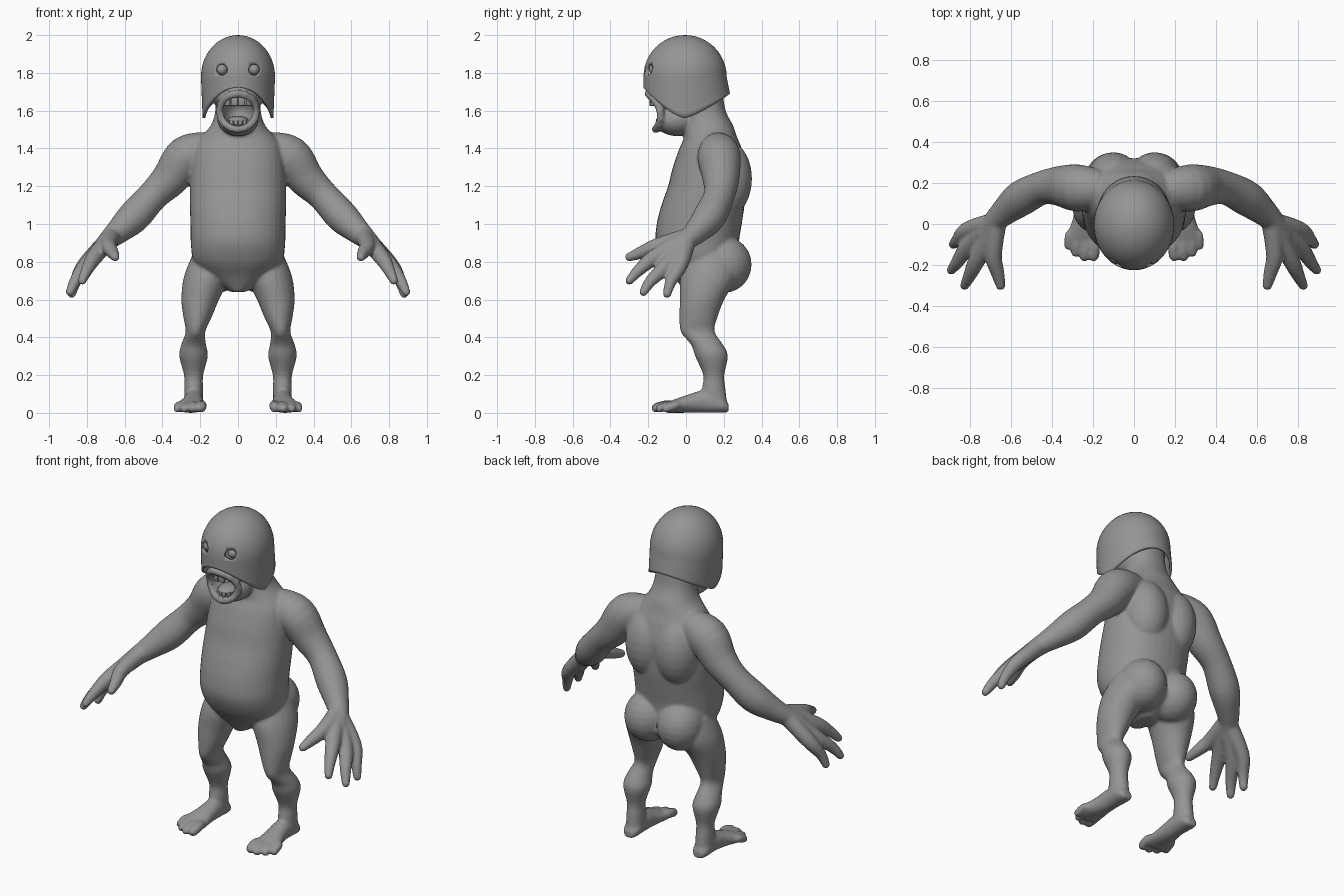
import bpy, bmesh, math
from mathutils import Vector, Matrix

cube = bpy.data.objects.get("Cube")
if cube:
    bpy.data.objects.remove(cube)

grey = bpy.data.materials.new("clay grey")
grey.use_nodes = True
grey.diffuse_color = (0.3, 0.3, 0.3, 1)
grey.node_tree.nodes["Principled BSDF"].inputs["Base Color"].default_value = (0.3, 0.3, 0.3, 1)
X, Y, Z = Vector((1, 0, 0)), Vector((0, 1, 0)), Vector((0, 0, 1))


def finish(bm, name, angle=60):
    bmesh.ops.recalc_face_normals(bm, faces=bm.faces)
    mesh = bpy.data.meshes.new(name)
    bm.to_mesh(mesh)
    bm.free()
    mesh.materials.append(grey)
    ob = bpy.data.objects.new(name, mesh)
    bpy.context.collection.objects.link(ob)
    for p in mesh.polygons:
        p.use_smooth = True
    if angle:
        bpy.ops.object.select_all(action='DESELECT')
        ob.select_set(True)
        bpy.context.view_layer.objects.active = ob
        bpy.ops.object.shade_smooth_by_angle(angle=math.radians(angle))
    return ob


def ball(bm, centre, radii, seg=24):
    m = Matrix.Translation(centre) @ Matrix.Diagonal((*radii, 1))
    bmesh.ops.create_uvsphere(bm, u_segments=seg, v_segments=seg // 2, radius=1, matrix=m)


def resample(rows, steps=4):
    """Catmull-Rom through the section rows."""
    rows = [Vector(r) for r in rows]
    out = []
    for i in range(len(rows) - 1):
        a, b, c, d = rows[max(i - 1, 0)], rows[i], rows[i + 1], rows[min(i + 2, len(rows) - 1)]
        for k in range(steps):
            t = k / steps
            out.append(b + (c - a) * t / 2 + (a - b * 2.5 + c * 2 - d / 2) * t ** 2
                       + (b * 1.5 - a / 2 - c * 1.5 + d / 2) * t ** 3)
    return out + [rows[-1]]


def loft(bm, rows, axes=None, n=24, power=1.0):
    """Skin through rows (x, y, z, ra, rb); without axes the rings follow the path."""
    rows = resample(rows)
    rings = []
    for i, r in enumerate(rows):
        if axes:
            u, v = axes
        else:
            t = (Vector(rows[min(i + 1, len(rows) - 1)][:3]) - Vector(rows[max(i - 1, 0)][:3])).normalized()
            u = t.cross(Z).normalized()
            v = t.cross(u)
        ring = []
        for k in range(n):
            c, s = math.cos(math.tau * k / n), math.sin(math.tau * k / n)
            c, s = (math.copysign(abs(w) ** power, w) for w in (c, s))
            ring.append(bm.verts.new(Vector(r[:3]) + u * c * r[3] + v * s * r[4]))
        rings.append(ring)
    for a, b in zip(rings, rings[1:]):
        for k in range(n):
            bm.faces.new((a[k], a[(k + 1) % n], b[(k + 1) % n], b[k]))
    bm.faces.new(rings[0])
    bm.faces.new(rings[-1])


def pair_loft(bm, rows, axes=None):
    for s in (1, -1):
        loft(bm, [(s * r[0], *r[1:]) for r in rows], axes)


def pair_tube(bm, rows):
    """Round limb on both sides with a rounded tip."""
    pair_loft(bm, [(*r, r[3]) for r in rows])
    pair_ball(bm, rows[-1][:3], [rows[-1][3]] * 3)


def pair_ball(bm, c, radii):
    for s in (1, -1):
        ball(bm, (s * c[0], c[1], c[2]), radii)


body = bmesh.new()

# Torso and neck: z, centre y, half width, half depth
torso = [(.64, .07, .04, .08), (.72, .11, .17, .17), (.8, .08, .235, .2), (.9, .06, .25, .22),
         (1, .07, .252, .225), (1.1, .09, .255, .22), (1.2, .11, .255, .205), (1.3, .125, .25, .195),
         (1.4, .13, .235, .165), (1.46, .13, .2, .14), (1.52, .12, .145, .13),
         (1.6, .1, .12, .11), (1.72, .07, .12, .12)]
loft(body, [(0, y, z, a, b) for z, y, a, b in torso], (X, Y), 36, .92)
pair_ball(body, (.11, .2, .785), (.135, .148, .15))    # buttocks
pair_ball(body, (.1, .22, 1.24), (.13, .13, .2))       # shoulder blades

# Head, muzzle and jaw
ball(body, (0, 0, 1.77), (.172, .185, .2))
ball(body, (0, -.09, 1.66), (.11, .11, .065))
ball(body, (0, -.05, 1.55), (.11, .115, .085))

# Lips: a closed ring around the open mouth
lips = []
for k in range(17):
    a = math.tau * k / 16
    c, s = math.cos(a), math.sin(a)
    lips.append(Vector((.098 * s, -.135 - .045 * c * c - .02 * c, 1.596 + .095 * c)))
for a, b in zip(lips, lips[1:]):
    loft(body, [(*a, .021, .021), (*b, .021, .021)], n=10)
    ball(body, a, [.022] * 3, 12)

# Arms, then thumb and three fingers fanning from the wrist
pair_tube(body, [(.15, .17, 1.4, .09), (.27, .175, 1.355, .115), (.36, .185, 1.24, .098),
                 (.45, .175, 1.15, .082), (.55, .125, 1.04, .087), (.63, .06, .965, .068),
                 (.68, .01, .92, .055), (.72, -.05, .875, .05)])
wrist = (.67, .01, .93, .05)
fingers = [((.685, -.15, .885, .042), (.665, -.235, .85, .034), (.65, -.3, .825, .024)),
           ((.76, -.165, .825, .043), (.8, -.25, .755, .032), (.825, -.3, .7, .023)),
           ((.8, -.1, .785, .043), (.86, -.185, .7, .032), (.89, -.225, .64, .023)),
           ((.81, -.03, .785, .042), (.86, -.08, .695, .031), (.88, -.1, .63, .023))]
for f in fingers:
    pair_tube(body, [wrist, *f])

# Legs: z, x, y, half width, half depth
leg = [(.84, .13, .14, .11, .13), (.72, .165, .12, .122, .15), (.6, .2, .085, .1, .118),
       (.5, .215, .065, .073, .1), (.43, .225, .062, .052, .09), (.36, .235, .112, .066, .085),
       (.3, .235, .135, .076, .087), (.2, .235, .147, .051, .056), (.13, .235, .147, .05, .062),
       (.04, .235, .15, .05, .07)]
pair_loft(body, [(x, y, z, a, b) for z, x, y, a, b in leg], (X, Y))
pair_ball(body, (.225, .01, .45), (.04, .04, .055))    # kneecaps

# Feet: y, x, half width, half height, then four toes
foot = [(.225, .235, .03, .025), (.19, .235, .05, .042), (.1, .235, .052, .06),
        (.02, .24, .06, .05), (-.06, .25, .078, .036), (-.11, .25, .07, .026)]
pair_loft(body, [(x, y, h, a, h) for y, x, a, h in foot], (X, Z))
for x, tip, r in [(.192, -.155, .027), (.237, -.16, .023), (.28, -.14, .022), (.315, -.105, .022)]:
    pair_tube(body, [(x * .6 + .1, -.03, .035, r), (x, tip + .05, .04, r), (x + .005, tip, r, r)])

# Fuse the body and hollow the mouth
body = finish(body, "body", 0)
fuse = body.modifiers.new("fuse", 'REMESH')
fuse.mode = 'VOXEL'
fuse.voxel_size = .009
fuse.use_smooth_shade = True
soften = body.modifiers.new("soften", 'SMOOTH')
soften.factor, soften.iterations = .5, 6


def cut(target, bm, name):
    tool = finish(bm, name)
    tool.hide_render = True
    tool.hide_set(True)
    m = target.modifiers.new(name, 'BOOLEAN')
    m.operation, m.solver, m.object = 'DIFFERENCE', 'MANIFOLD', tool


bm = bmesh.new()
ball(bm, (0, -.17, 1.597), (.082, .13, .078), 32)
cut(body, bm, "mouth_cutter")

# Tongue and teeth
bm = bmesh.new()
ball(bm, (0, -.09, 1.55), (.055, .07, .022))
finish(bm, "tongue")


def teeth(name, count, spread, z, front, size):
    bm = bmesh.new()
    for i in range(count):
        t = 2 * i / (count - 1) - 1
        place = Matrix.Translation((spread * t, front + .04 * t * t, z)) @ Matrix.Rotation(.5 * t, 4, 'Z')
        bmesh.ops.create_cube(bm, size=1, matrix=place @ Matrix.Diagonal((*size, 1)))
    bmesh.ops.bevel(bm, geom=bm.edges[:], offset=.006, segments=2, affect='EDGES', profile=.5)
    finish(bm, name, 40)


teeth("upper_teeth", 4, .055, 1.652, -.185, (.036, .022, .055))
teeth("lower_teeth", 6, .055, 1.537, -.15, (.022, .018, .03))

# Helmet: dome with a brim that dips over the ears
bm = bmesh.new()
N, DOME, SKIRT = 64, 12, 8
top = bm.verts.new((0, -.005, 2))
rings = []
for j in range(1, DOME + SKIRT + 1):
    ring = []
    for i in range(N):
        a = math.tau * i / N
        c, s = math.cos(a), math.sin(a)    # c = 1 faces front
        rim = 1.56 + (.162 * c ** 1.5 if c > 0 else .13 * abs(c) ** 1.2)
        phi = min(j / DOME, 1) * math.pi / 2
        z = 1.78 + .22 * math.cos(phi)
        if j > DOME:
            z += (rim - z) * (j - DOME) / SKIRT
        drop = max(1.78 - z, 0)
        depth = .22 + (drop * .2 if c < 0 else 0)
        r = math.sin(phi)
        ring.append(bm.verts.new(((.196 - drop * .04) * r * s, -.005 - depth * r * c, z)))
    rings.append(ring)
for i in range(N):
    k = (i + 1) % N
    bm.faces.new((top, rings[0][i], rings[0][k]))
    for a, b in zip(rings, rings[1:]):
        bm.faces.new((a[i], b[i], b[k], a[k]))
helmet = finish(bm, "helmet", 50)
shell = helmet.modifiers.new("shell", 'SOLIDIFY')
shell.thickness, shell.offset = .014, -1

# Eye holes, eyeballs
EYE_X, EYE_Z = .085, 1.817
bm = bmesh.new()
for s in (1, -1):
    m = Matrix.Translation((s * EYE_X, -.2, EYE_Z)) @ Matrix.Rotation(math.pi / 2, 4, 'X')
    bmesh.ops.create_cone(bm, cap_ends=True, segments=32, radius1=.029, radius2=.029, depth=.16, matrix=m)
cut(helmet, bm, "eye_hole_cutter")
bm = bmesh.new()
pair_ball(bm, (EYE_X, -.168, EYE_Z), (.028, .028, .028))
finish(bm, "eyeballs")
